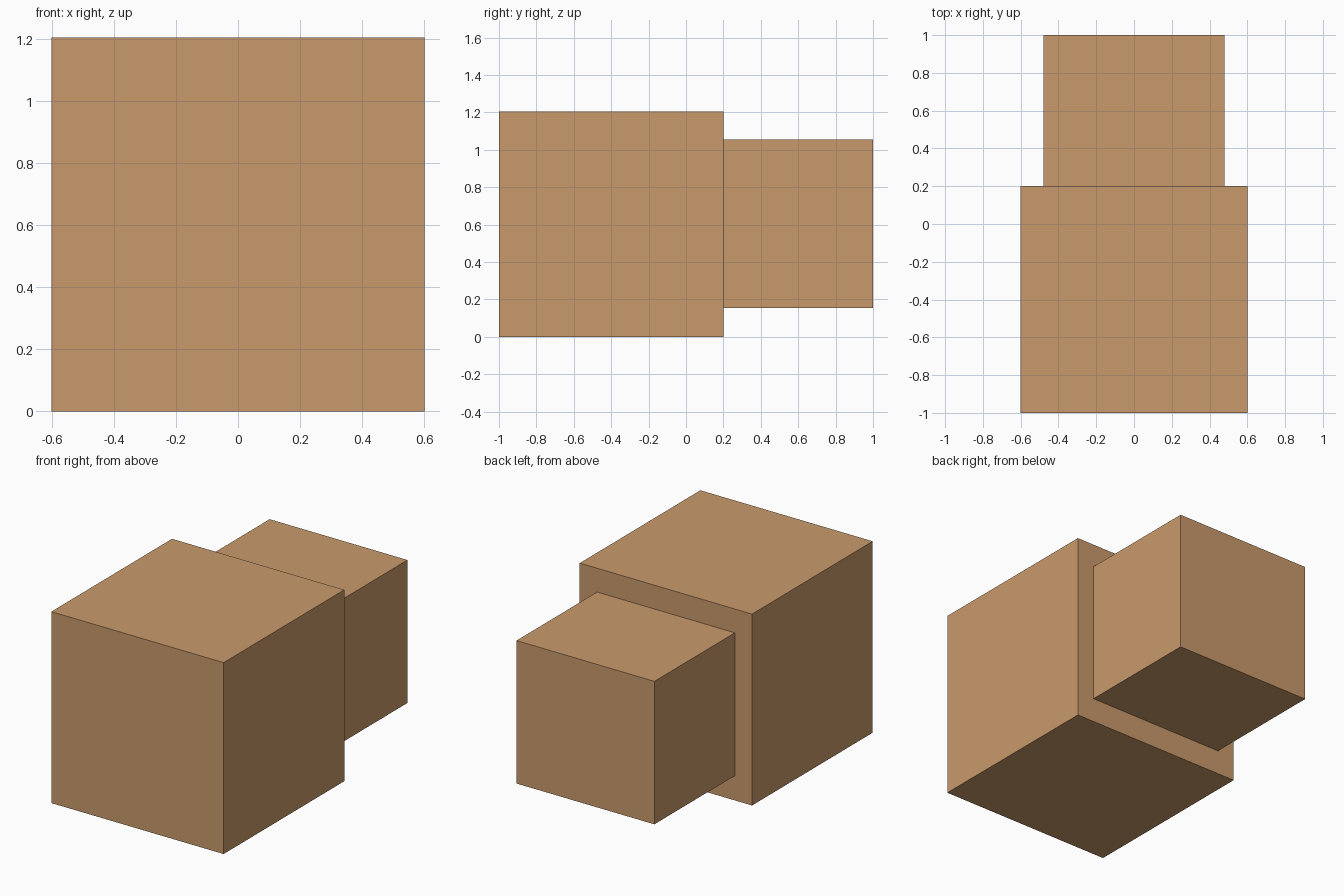
import bpy

cube = bpy.data.objects.get("Cube")
if cube:
    bpy.data.objects.remove(cube, do_unlink=True)

# Single warm tan colour
TAN = (0.584, 0.323, 0.150, 1.0)
tan = bpy.data.materials.new("warm_tan")
tan.use_nodes = True
tan.diffuse_color = TAN
shader = next(n for n in tan.node_tree.nodes if n.type == 'BSDF_PRINCIPLED')
shader.inputs["Base Color"].default_value = TAN


def add_box(name, low, high):
    """Flat-shaded box between two opposite corners."""
    center = [(a + b) / 2 for a, b in zip(low, high)]
    size = [b - a for a, b in zip(low, high)]
    bpy.ops.mesh.primitive_cube_add(size=1, location=center)
    box = bpy.context.object
    box.name = box.data.name = name
    box.scale = size
    bpy.ops.object.transform_apply(location=False, rotation=False, scale=True)
    box.data.materials.append(tan)
    return box


# Large front block standing on the ground
add_box("front_block", (-0.6, -1.0, 0.0), (0.6, 0.2, 1.205))

# Smaller raised block joined to its back
add_box("rear_block", (-0.48, 0.195, 0.155), (0.48, 1.0, 1.055))
